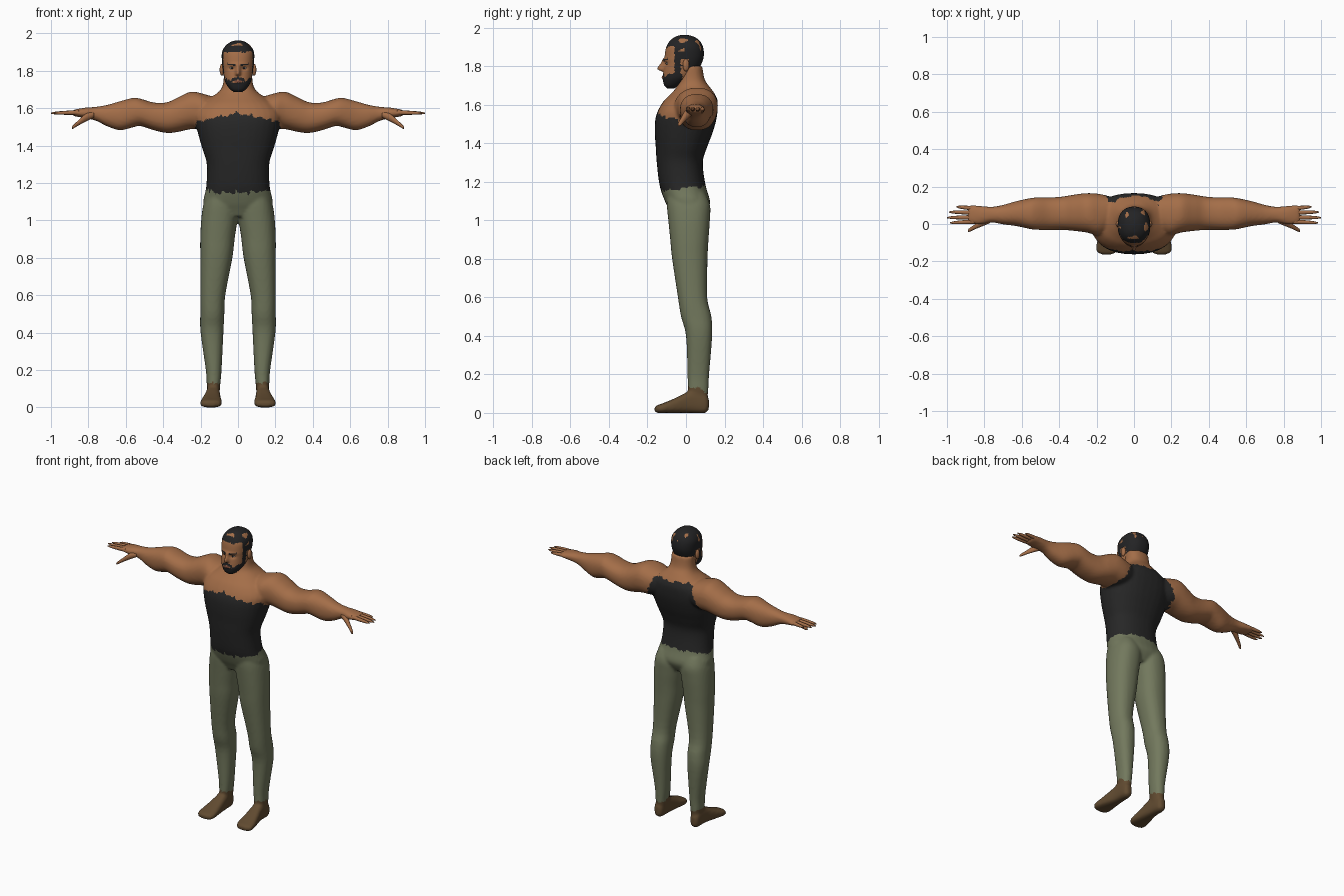
import bpy, bmesh, math
from mathutils import Vector, noise

if "Cube" in bpy.data.objects:
    bpy.data.objects.remove(bpy.data.objects["Cube"])


def material(name, *rgb):
    m = bpy.data.materials.new(name)
    m.use_nodes = True
    m.diffuse_color = (*rgb, 1)
    m.node_tree.nodes["Principled BSDF"].inputs["Base Color"].default_value = (*rgb, 1)
    return m


skin = material("tan skin", 0.37, 0.155, 0.065)
hair = material("black hair", 0.017, 0.017, 0.018)
cloth = material("charcoal cloth", 0.02, 0.02, 0.02)
olive = material("olive cloth", 0.17, 0.19, 0.11)
leather = material("brown leather", 0.12, 0.07, 0.03)
lip = material("dark lip", 0.22, 0.07, 0.04)
white = material("eye white", 0.5, 0.45, 0.4)


def spline(p, q, r, s, t):
    return 0.5 * (2 * q + (r - p) * t + (2 * p - 5 * q + 4 * r - s) * t * t
                  + (3 * q - p - 3 * r + s) * t ** 3)


def loft(bm, axis, rings, side=1, n=32, steps=4, power=2.3):
    """Closed skin through rings of (position, min a, max a, min b, max b)."""
    a, b = [i for i in range(3) if i != axis]
    dense = []
    for i in range(len(rings) - 1):
        four = [rings[min(max(i + k, 0), len(rings) - 1)] for k in (-1, 0, 1, 2)]
        dense += [[spline(*v, k / steps) for v in zip(*four)] for k in range(steps)]
    dense.append(rings[-1])
    loops = []
    for pos, a0, a1, b0, b1 in dense:
        loop = []
        for k in range(n):
            ang = math.tau * k / n
            c, s = math.cos(ang), math.sin(ang)
            co = Vector()
            co[axis] = pos
            co[a] = (a0 + a1) / 2 + (a1 - a0) / 2 * math.copysign(abs(c) ** (2 / power), c)
            co[b] = (b0 + b1) / 2 + (b1 - b0) / 2 * math.copysign(abs(s) ** (2 / power), s)
            co.x *= side
            loop.append(bm.verts.new(co))
        loops.append(loop)
    for lo, hi in zip(loops, loops[1:]):
        for k in range(n):
            bm.faces.new((lo[k], lo[(k + 1) % n], hi[(k + 1) % n], hi[k]))
    bm.faces.new(loops[0])
    bm.faces.new(loops[-1])


def finish(name, bm, *mats):
    bmesh.ops.recalc_face_normals(bm, faces=bm.faces)
    for f in bm.faces:
        f.smooth = True
    me = bpy.data.meshes.new(name)
    bm.to_mesh(me)
    bm.free()
    for m in mats:
        me.materials.append(m)
    ob = bpy.data.objects.new(name, me)
    bpy.context.collection.objects.link(ob)
    return ob


# Torso and neck
torso = [(z, -w, w, front, back) for z, w, front, back in (
    (1.02, .12, -.07, .09), (1.06, .17, -.09, .115), (1.1, .186, -.11, .125),
    (1.18, .17, -.137, .102), (1.3, .167, -.152, .087), (1.38, .19, -.157, .11),
    (1.45, .21, -.162, .137), (1.52, .226, -.16, .157), (1.57, .23, -.145, .164),
    (1.62, .2, -.115, .164), (1.655, .15, -.08, .15), (1.69, .1, -.05, .125),
    (1.73, .08, -.037, .097), (1.8, .075, -.03, .085))]
leg = [(.06, .1, .16, .02, .11), (.12, .095, .167, .01, .116), (.2, .088, .172, .008, .12),
       (.4, .078, .2, 0, .136), (.5, .073, .202, -.026, .132), (.6, .068, .202, -.042, .11),
       (.8, .03, .202, -.072, .112), (.9, .018, .202, -.082, .117),
       (1, .004, .197, -.092, .124), (1.08, 0, .186, -.1, .125), (1.14, .02, .165, -.1, .1)]
foot = [(.119, .12, .15, .02, .07), (.1, .105, .165, 0, .1), (.04, .098, .17, 0, .12),
        (0, .095, .175, 0, .105), (-.06, .09, .19, 0, .075), (-.12, .086, .202, 0, .05),
        (-.15, .095, .197, 0, .04), (-.163, .12, .17, .008, .03)]
arm = [(.1, 0, .14, 1.52, 1.65), (.18, -.06, .16, 1.49, 1.675), (.25, -.046, .165, 1.488, 1.688),
       (.32, -.037, .157, 1.473, 1.658), (.38, -.032, .147, 1.467, 1.631),
       (.45, -.032, .142, 1.482, 1.63), (.52, -.031, .142, 1.504, 1.65),
       (.56, -.026, .137, 1.498, 1.655), (.63, -.011, .122, 1.482, 1.637),
       (.7, -.002, .102, 1.503, 1.617), (.76, .008, .092, 1.533, 1.607),
       (.82, -.002, .097, 1.547, 1.602), (.87, 0, .1, 1.556, 1.593), (.89, .01, .09, 1.564, 1.586)]

body = bmesh.new()
loft(body, 2, torso)
for side in (1, -1):
    loft(body, 2, leg, side)
    loft(body, 1, foot, side, power=2.8)
    loft(body, 0, arm, side)

# Blend the overlapping volumes into one continuous surface
base = finish("body_base", body)
remesh = base.modifiers.new("blend", "REMESH")
remesh.mode = "VOXEL"
remesh.voxel_size = 0.009
smooth = base.modifiers.new("soften", "SMOOTH")
smooth.iterations = 4
blended = bpy.data.meshes.new_from_object(base.evaluated_get(bpy.context.evaluated_depsgraph_get()))
bpy.data.objects.remove(base)


def zone(c):
    """Garment at a point, with ragged hems."""
    x, y, z = abs(c.x), c.y, c.z
    rag = 0.02 * noise.noise(c * 45)
    if z < 0.125 - 0.2 * (y - 0.04) + rag:
        return "shoes"
    if z < 1.165 + 0.12 * y + rag:
        return "trousers"
    if y < -0.04:
        covered = x < 0.228 and z < 1.58 - 0.25 * x + rag
    elif y < 0.08:
        covered = x < 0.228 and z < 1.505 + rag
    else:
        covered = z < 1.65 + rag and x < 0.13 + (1.65 - z) * 0.55 + rag
    return "tank_top" if covered else "bare_arms_and_shoulders"


# Garments and bare skin cut from the blended surface
for name, mat in (("shoes", leather), ("trousers", olive), ("tank_top", cloth),
                  ("bare_arms_and_shoulders", skin)):
    bm = bmesh.new()
    bm.from_mesh(blended)
    bmesh.ops.triangulate(bm, faces=bm.faces)
    other = [f for f in bm.faces if zone(f.calc_center_median()) != name]
    bmesh.ops.delete(bm, geom=other, context="FACES")
    finish(name, bm, mat)

# Fingers and thumbs
for side, label in ((1, "left"), (-1, "right")):
    bm = bmesh.new()
    for y, tip_y, tip_x in ((.013, .006, .985), (.036, .034, 1), (.061, .064, .99), (.083, .092, .95)):
        rings = []
        for t, r in ((0, .012), (.4, .011), (.8, .008), (1, .003)):
            cy, cz = y + (tip_y - y) * t, 1.577 - .004 * t
            rings.append((.85 + (tip_x - .85) * t, cy - r, cy + r, cz - r, cz + r))
        loft(bm, 0, rings, side, n=12)
    loft(bm, 0, [(.77, .005, .04, 1.55, 1.58), (.81, -.012, .025, 1.53, 1.573),
                 (.85, -.028, -.002, 1.509, 1.538), (.88, -.042, -.022, 1.491, 1.51),
                 (.888, -.04, -.032, 1.49, 1.498)], side, n=12)
    finish(label + "_fingers", bm, skin)

# Head with sculpted brow, sockets and nose
bm = bmesh.new()
loft(bm, 2, [(z, -w, w, front, back) for z, w, front, back in (
    (1.685, .018, -.098, -.06), (1.7, .042, -.113, -.035), (1.73, .064, -.12, .01),
    (1.76, .074, -.119, .05), (1.8, .08, -.114, .075), (1.85, .086, -.111, .092),
    (1.9, .085, -.102, .088), (1.935, .065, -.08, .068), (1.955, .036, -.05, .035),
    (1.962, .008, -.02, .005))], n=112, steps=8)


def bump(d, w):
    return math.exp(-(d / w) ** 2)


for v in bm.verts:
    x, y, z = abs(v.co.x), v.co.y, v.co.z
    if y < -0.05:
        ridge = min(max((1.84 - z) / 0.045, 0), 1) if z > 1.782 else max(0, 1 - (1.782 - z) / 0.012)
        v.co.y -= 0.032 * ridge * bump(x, 0.012)
        v.co.y += 0.01 * bump(x - 0.033, 0.018) * bump(z - 1.813, 0.011)
        v.co.y -= 0.006 * bump(z - 1.834, 0.008) * bump(x, 0.05)
        v.co.y -= 0.006 * bump(z - 1.742, 0.007) * bump(x, 0.02)


def head_colour(c):
    x, y, z = abs(c.x), c.y, c.z
    rag = 0.01 * noise.noise(c * 70)
    if z > 1.9 + rag or (y > -0.055 + rag and z > 1.84) or (y > 0.015 and z > 1.775 + rag):
        patch = z > 1.875 and y > -0.08 and noise.noise(c * 26 + Vector((3, 1, 7))) > 0.36
        return 0 if patch else 1
    if -0.06 < y < -0.025 + rag and z > 1.74 and x > 0.05:
        return 1
    if y < -0.05 and 0.012 < x < 0.056 and abs(z - 1.833 - 0.1 * (x - 0.03)) < 0.005:
        return 1
    if y < -0.08 and x < 0.02 and abs(z - 1.742) < 0.005:
        return 2
    if y < -0.02 and z < 1.738 + 0.6 * max(0, x - 0.03) + rag:
        return 1
    return int(y < -0.08 and x < 0.036 and abs(z - 1.76 + 0.3 * x) < 0.008)


for f in bm.faces:
    f.material_index = head_colour(f.calc_center_median())
finish("head", bm, skin, hair, lip)


def ellipsoid(name, mat, centre, size):
    bm = bmesh.new()
    bmesh.ops.create_uvsphere(bm, u_segments=20, v_segments=12, radius=1)
    for v in bm.verts:
        v.co = Vector(centre) + v.co * Vector((1, 1, 1)).length / math.sqrt(3) \
            if size is None else Vector(c + p * s for c, p, s in zip(centre, v.co, size))
    finish(name, bm, mat)


# Ears and eyes
for side, label in ((1, "left"), (-1, "right")):
    ellipsoid(label + "_ear", skin, (.086 * side, .0, 1.805), (.012, .017, .032))
    ellipsoid(label + "_eye", white, (.033 * side, -.097, 1.814), (.013, .007, .006))
    ellipsoid(label + "_pupil", hair, (.032 * side, -.1015, 1.814), (.006, .004, .006))
